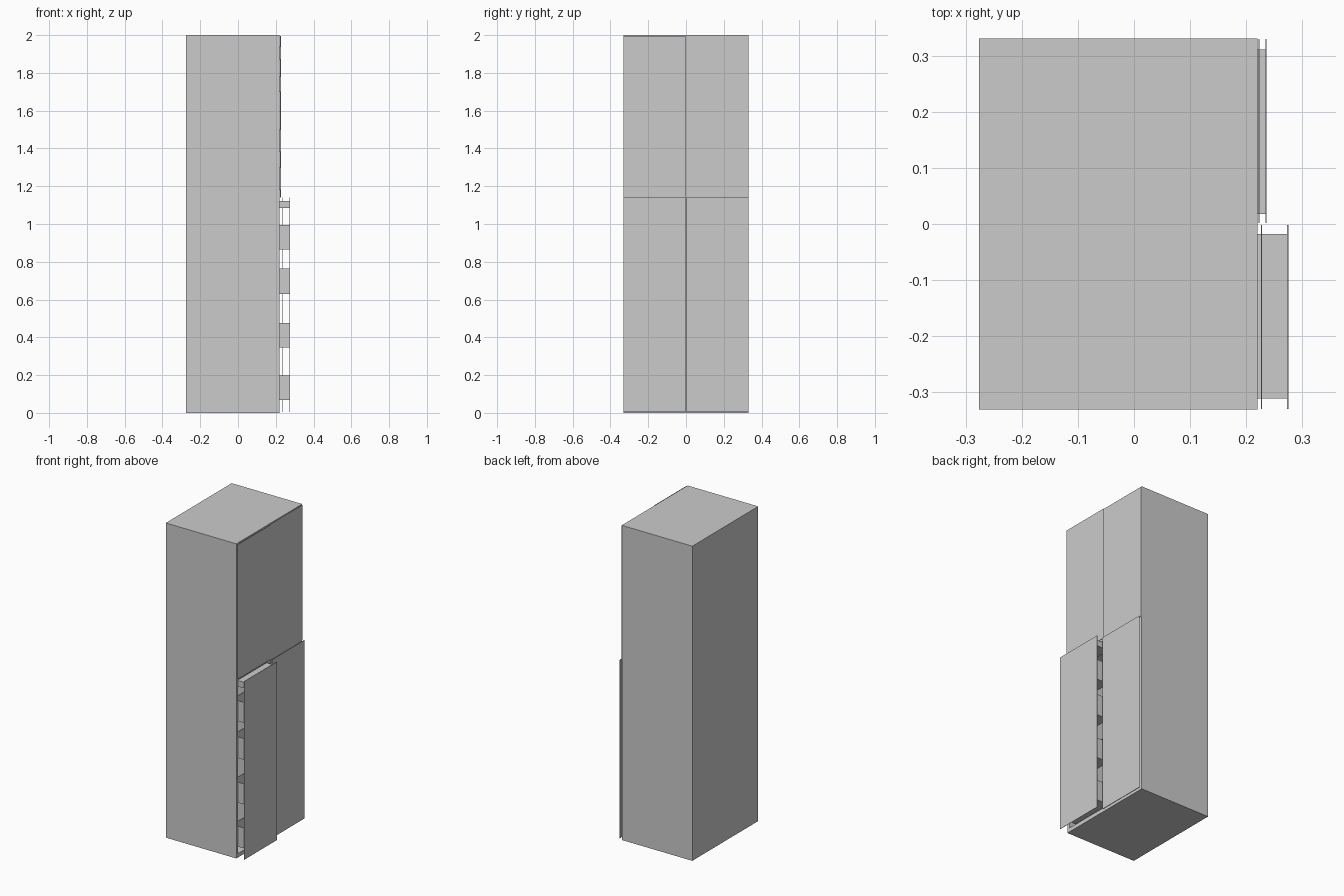
import bpy, bmesh

if "Cube" in bpy.data.objects:
    bpy.data.objects.remove(bpy.data.objects["Cube"])

BACK, FRONT, HALF, TOP, SPLIT = -0.276, 0.22, 0.331, 2.0, 1.14
WALL = 0.018


def add_boxes(name, boxes):
    """One object made of boxes given as (x0, x1, y0, y1, z0, z1)."""
    bm = bmesh.new()
    for x0, x1, y0, y1, z0, z1 in boxes:
        for v in bmesh.ops.create_cube(bm, size=1)["verts"]:
            v.co.x = x1 if v.co.x > 0 else x0
            v.co.y = y1 if v.co.y > 0 else y0
            v.co.z = z1 if v.co.z > 0 else z0
    mesh = bpy.data.meshes.new(name)
    bm.to_mesh(mesh)
    bm.free()
    obj = bpy.data.objects.new(name, mesh)
    bpy.context.collection.objects.link(obj)
    return obj


def add_compartment_cutter(y0, y1, z0, z1):
    cutter = add_boxes("compartment_cutter", [(BACK + 0.03, FRONT + 0.1, y0, y1, z0, z1)])
    cutter.hide_render = True
    cutter.hide_viewport = True
    return cutter


def open_bin(x0, x1, y0, y1, z0, z1, t=0.004):
    """Floor, two ends and an inner lip; the door closes the other side."""
    return [(x0, x1, y0, y1, z0, z0 + t),
            (x0, x1, y0, y0 + t, z0 + t, z1),
            (x0, x1, y1 - t, y1, z0 + t, z1),
            (x0, x0 + t, y0 + t, y1 - t, z0 + t, z1)]


# Cabinet shell with four open compartments
cabinet = add_boxes("cabinet", [(BACK, FRONT, -HALF, HALF, 0, TOP)])
for y0, y1 in ((-HALF + WALL, -0.012), (0.012, HALF - WALL)):
    for z0, z1 in ((0.025, SPLIT - 0.012), (SPLIT + 0.012, TOP - 0.02)):
        mod = cabinet.modifiers.new("compartment", "BOOLEAN")
        mod.operation = "DIFFERENCE"
        mod.solver = "EXACT"
        mod.object = add_compartment_cutter(y0, y1, z0, z1)

# Interior shelves
shelves = []
for y0, y1 in ((-HALF + WALL, -0.012), (0.012, HALF - WALL)):
    for z in (0.3, 0.58, 0.85, 1.42, 1.7):
        shelves.append((BACK + 0.03, 0.11, y0, y1, z, z + 0.006))
add_boxes("interior_shelves", shelves)

# Thin doors, each standing open by a different amount, with their bins
LOWER = [(0.067, 0.197), (0.347, 0.477), (0.63, 0.765), (0.865, 0.995)]
UPPER = [(1.18, 1.30), (1.38, 1.50), (1.70, 1.78)]
DOORS = [("lower_left", -1, 0.275, 0.006, SPLIT, LOWER, (1.085, 1.123)),
         ("lower_right", 1, 0.236, 0.006, SPLIT, LOWER, (1.085, 1.123)),
         ("upper_left", -1, 0.228, SPLIT, 1.996, UPPER, (1.87, 1.94)),
         ("upper_right", 1, 0.224, SPLIT, 1.996, UPPER, (1.87, 1.94))]
for name, side, x, z0, z1, bins, box in DOORS:
    outer = sorted((side * 0.002, side * 0.33))
    inner = sorted((side * 0.018, side * 0.311))
    add_boxes(name + "_door", [(x - 0.002, x, *outer, z0, z1)])
    parts = [(x - 0.10, x - 0.002, *inner, *box)]       # lidded top box
    for b0, b1 in bins:
        parts += open_bin(x - 0.10, x - 0.002, *inner, b0, b1)
    add_boxes(name + "_door_bins", parts)
